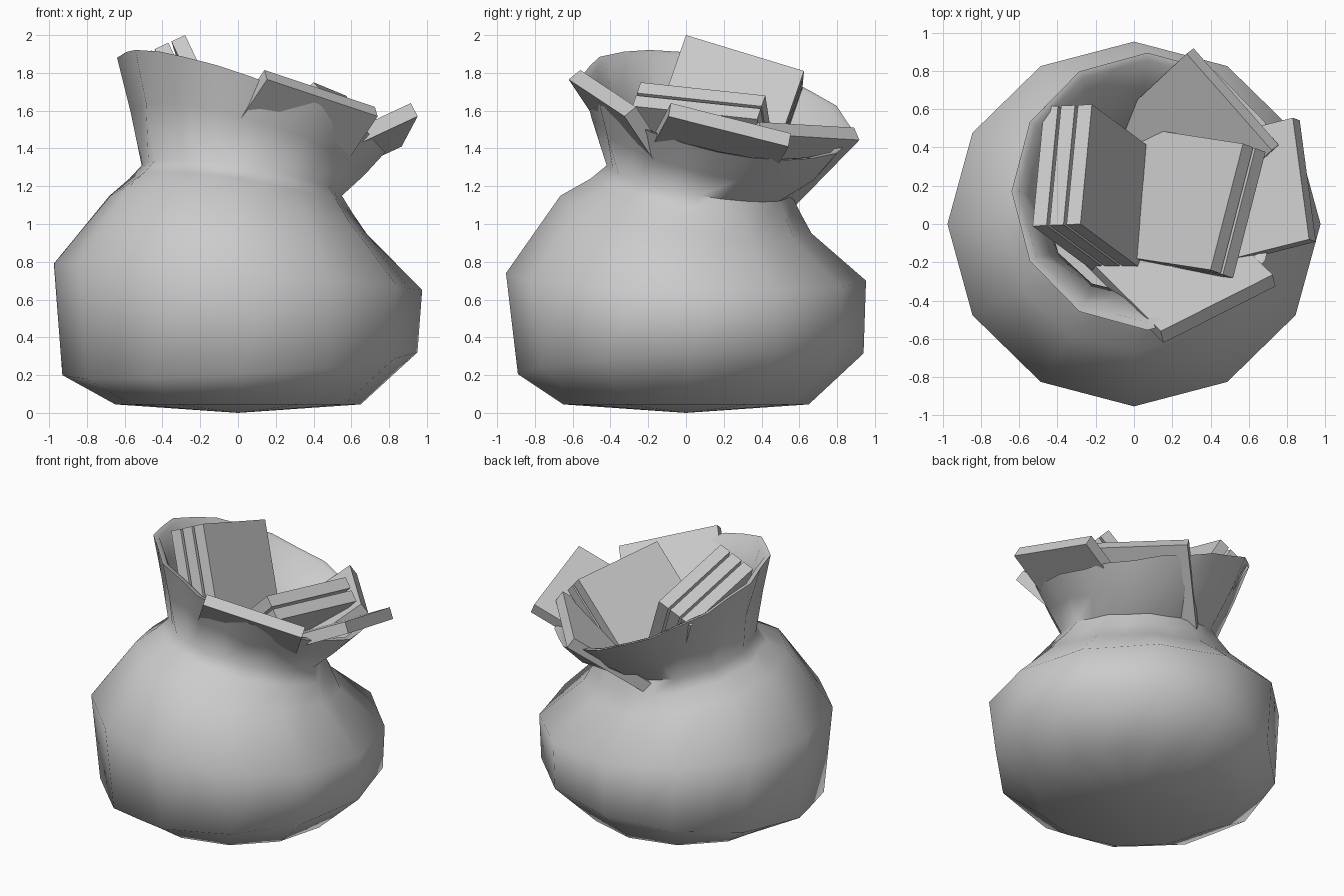
import bpy, bmesh, math
from mathutils import Vector

if "Cube" in bpy.data.objects:
    bpy.data.objects.remove(bpy.data.objects["Cube"])

N = 24  # twelve-sided sack with a pleat vertex in the middle of each side


def finish(bm, name, smooth=False):
    bmesh.ops.recalc_face_normals(bm, faces=bm.faces)
    me = bpy.data.meshes.new(name)
    bm.to_mesh(me)
    bm.free()
    ob = bpy.data.objects.new(name, me)
    bpy.context.collection.objects.link(ob)
    if smooth:
        bpy.ops.object.select_all(action='DESELECT')
        ob.select_set(True)
        bpy.context.view_layer.objects.active = ob
        bpy.ops.object.shade_smooth_by_angle(angle=math.radians(64))
    return ob


# Sack: tilted rings, each (cx, cy, rx, ry, z, tilt_x, tilt_y, pleat factor)
C = math.cos(math.pi / 12)
rings = [
    (0, 0, .65, .65, .045, 0, 0, C),
    (.01, .025, .94, .915, .26, .06, .055, C),
    (0, 0, .975, .953, .72, -.07, -.02, C),
    (0, 0, .68, .665, 1.05, -.10, -.10, C),
    (.015, .05, .59, .555, 1.15, -.09, -.09, .94),
    (.02, .07, .53, .49, 1.23, -.08, -.08, C),      # neck
    (.05, .13, .62, .63, 1.43, -.17, -.13, .93),
    (.07, .17, .71, .725, 1.63, -.25, -.15, C),     # rim
    (.07, .17, .67, .685, 1.625, -.24, -.145, C),   # inner wall
    (.05, .13, .57, .58, 1.43, -.17, -.13, .93),
    (.02, .07, .48, .44, 1.23, -.08, -.08, C),
    (.02, .05, .54, .52, 1.00, -.05, -.05, C),
]
bm = bmesh.new()
loops = []
for cx, cy, rx, ry, z, tx, ty, pleat in rings:
    loop = []
    for i in range(N):
        a = 2 * math.pi * i / N
        k = pleat if i % 2 else 1
        c, s = math.cos(a), math.sin(a)
        loop.append(bm.verts.new((cx + rx * k * c, cy + ry * k * s, z + tx * c + ty * s)))
    loops.append(loop)
for lo, hi in zip(loops, loops[1:]):
    for i in range(N):
        j = (i + 1) % N
        bm.faces.new((lo[i], lo[j], hi[j], hi[i]))
for loop, centre in ((loops[0], (0, 0, 0)), (loops[-1], (.02, .05, 1.0))):
    v = bm.verts.new(centre)
    for i in range(N):
        bm.faces.new((loop[i], loop[(i + 1) % N], v))
finish(bm, "sack", True)

# Paper bundles: flat slabs stacked below a top edge, with a round panel on the face
LENGTH, THICK, PITCH = .9, .08, .0975


def bundle_stack(name, p0, p1, down, count):
    p0, p1, v = Vector(p0), Vector(p1), Vector(down)
    u = (p1 - p0).normalized()
    width = (p1 - p0).length
    v = (v - u * v.dot(u)).normalized()
    n = u.cross(v)
    if n.z < 0:
        n = -n
    for k in range(count):
        bm = bmesh.new()
        layers = []
        for d in (k * PITCH, k * PITCH + THICK):
            layers.append([bm.verts.new(p0 + u * width * a + v * LENGTH * b - n * d)
                           for a, b in ((0, 0), (1, 0), (1, 1), (0, 1))])
        top, bot = layers
        bm.faces.new(top)
        bm.faces.new(bot[::-1])
        for i in range(4):
            j = (i + 1) % 4
            bm.faces.new((top[i], bot[i], bot[j], top[j]))
        finish(bm, f"{name}_bundle_{k + 1}")
    # octagonal panel on the exposed face
    bm = bmesh.new()
    mid = p0 + u * width / 2 + v * LENGTH / 2 + n * .002
    pts = []
    for i in range(8):
        a = math.pi * i / 4
        pts.append(bm.verts.new(mid + .21 * (u * math.cos(a) + v * math.sin(a))))
    f = bm.faces.new(pts)
    f.normal_update()
    if f.normal.dot(n) < 0:
        f.normal_flip()
    me = bpy.data.meshes.new(name + "_panel")
    bm.to_mesh(me)
    bm.free()
    bpy.context.collection.objects.link(bpy.data.objects.new(name + "_panel", me))


bundle_stack("left", (-.28, 0, 2.0), (-.22, .625, 1.81), (.407, -.306, -.86), 3)
bundle_stack("back", (.275, .89, 1.51), (.72, .385, 1.54), (-.6, -.57, -.58), 1)
bundle_stack("centre", (.40, -.24, 1.75), (.57, .42, 1.68), (-.709, .109, -.698), 2)
bundle_stack("front", (.14, -.56, 1.815), (.725, -.265, 1.62), (-.485, .485, -.727), 1)
bundle_stack("right", (.915, -.08, 1.64), (.83, .555, 1.48), (-.884, -.222, -.412), 1)
